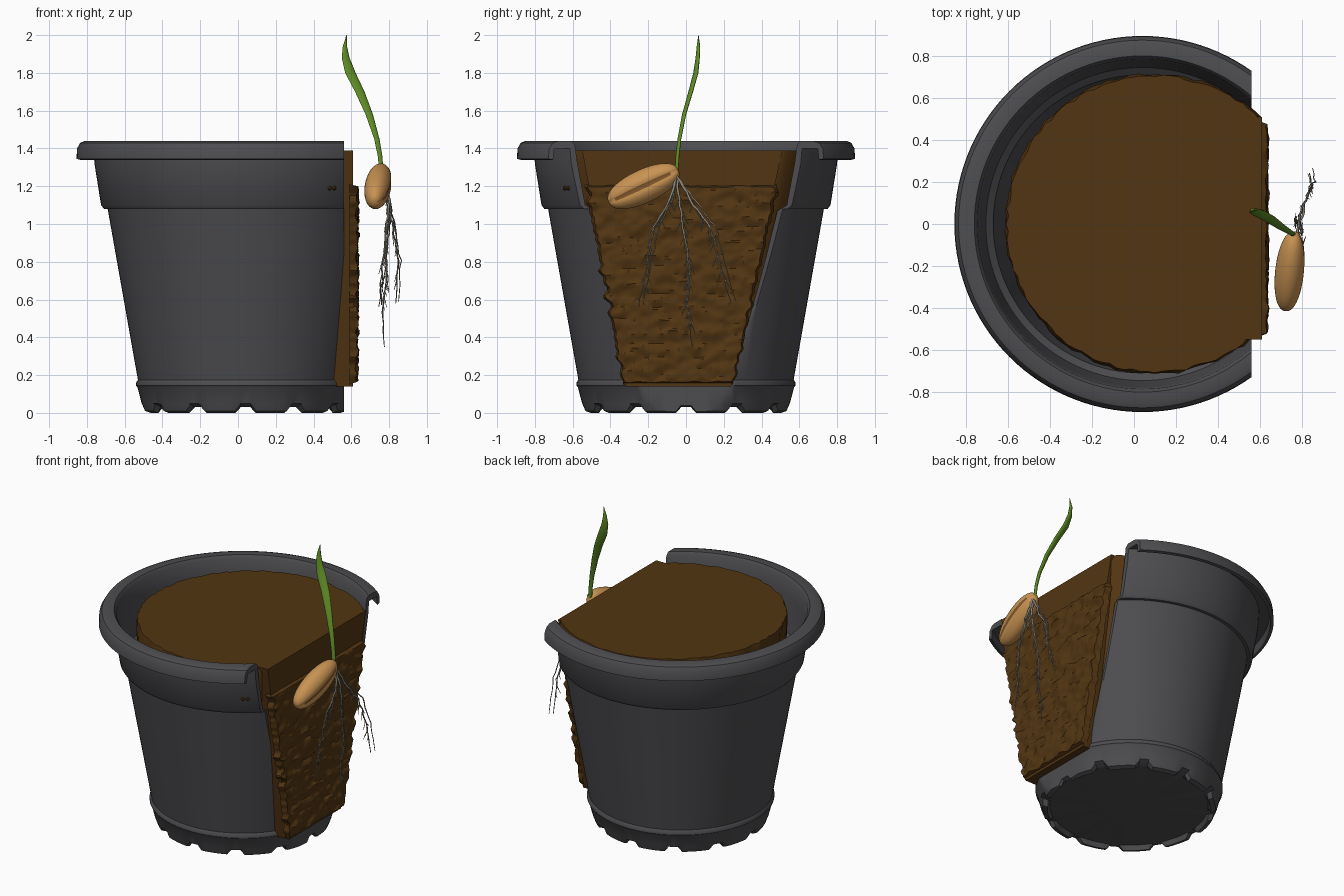
import bpy, bmesh, math, random
from mathutils import Vector, noise

random.seed(4)
if "Cube" in bpy.data.objects:
    bpy.data.objects.remove(bpy.data.objects["Cube"], do_unlink=True)


def material(name, rgb):
    m = bpy.data.materials.new(name)
    m.use_nodes = True
    m.diffuse_color = (*rgb, 1)
    m.node_tree.nodes["Principled BSDF"].inputs["Base Color"].default_value = (*rgb, 1)
    return m


GREY = material("pot grey", (0.075, 0.075, 0.082))
SOIL = material("soil brown", (0.085, 0.036, 0.006))
TAN = material("seed tan", (0.58, 0.29, 0.085))
CREASE = material("seed crease", (0.22, 0.095, 0.025))
GREEN = material("leaf green", (0.12, 0.27, 0.02))
ROOT = material("root grey", (0.28, 0.25, 0.20))


def finish(name, bm, *mats, smooth=None):
    bmesh.ops.recalc_face_normals(bm, faces=bm.faces)
    mesh = bpy.data.meshes.new(name)
    bm.to_mesh(mesh)
    bm.free()
    ob = bpy.data.objects.new(name, mesh)
    bpy.context.collection.objects.link(ob)
    for m in mats:
        mesh.materials.append(m)
    if smooth:
        bpy.ops.object.select_all(action="DESELECT")
        ob.select_set(True)
        bpy.context.view_layer.objects.active = ob
        bpy.ops.object.shade_smooth_by_angle(angle=math.radians(smooth))
    return ob


def loft(bm, rings, caps=True):
    """Skin a list of closed rings of points."""
    rows = [[bm.verts.new(p) for p in ring] for ring in rings]
    n = len(rows[0])
    for a, b in zip(rows, rows[1:]):
        for i in range(n):
            j = (i + 1) % n
            bm.faces.new((a[i], a[j], b[j], b[i]))
    if caps:
        bm.faces.new(rows[0])
        bm.faces.new(rows[-1])


# Pot: turned profile with a hooked rim and notched foot, sliced open at +x
POT_X, CUT_X = 0.04, 0.56
profile = [(0, .03), (.49, .03), (.505, 0), (.535, .01), (.55, .05), (.572, .135),
           (.58, .145), (.58, .16), (.57, .175), (.73, 1.08), (.75, 1.08), (.765, 1.1),
           (.80, 1.32), (.805, 1.4), (.87, 1.4), (.875, 1.34), (.895, 1.345),
           (.892, 1.4), (.875, 1.43), (.85, 1.44), (.80, 1.44), (.785, 1.42),
           (.775, 1.32), (.745, 1.1), (.71, 1.07), (.56, .14), (0, .14)]
SEG = 120
bm = bmesh.new()
rings = []
for r, z in profile:
    ring = []
    for i in range(SEG):
        a = math.tau * i / SEG
        notch = max(0, math.cos(12 * a) - 0.5) * 2
        lift = 0.035 * min(1, notch * 1.6) if z < 0.03 else 0
        ring.append((POT_X + r * math.cos(a), r * math.sin(a), z + lift))
    rings.append(ring)
loft(bm, rings, caps=False)
bmesh.ops.remove_doubles(bm, verts=bm.verts, dist=1e-5)
cut = bmesh.ops.bisect_plane(bm, geom=bm.verts[:] + bm.edges[:] + bm.faces[:],
                             plane_co=(CUT_X, 0, 0), plane_no=(1, 0, 0), clear_outer=True)
edges = [e for e in cut["geom_cut"] if isinstance(e, bmesh.types.BMEdge)]
bmesh.ops.triangle_fill(bm, edges=edges, use_beauty=True, normal=(1, 0, 0))
finish("pot", bm, GREY, smooth=35)

# Soil mass inside the pot, with a crumbly top edge
bm = bmesh.new()
rings = []
for z, r, cx in ((.14, .53, .04), (1.0, .66, .06), (1.34, .715, .1), (1.39, .705, .1)):
    ring = []
    for i in range(SEG):
        a = math.tau * i / SEG
        rr = r + (random.uniform(-.008, .006) if z > 1.2 else 0)
        ring.append((min(cx + rr * math.cos(a), .605), rr * math.sin(a), z))
    rings.append(ring)
loft(bm, rings)
finish("soil_fill", bm, SOIL, smooth=30)


# Exposed soil: a tapering slab standing just proud of the cut
def soil_edge(z, side):
    t = (z - .14) / 1.25
    return -.04 + .02 * t + side * (.28 + .25 * t)


bm = bmesh.new()
loft(bm, [[(.48, soil_edge(z, -1), z), (.61, soil_edge(z, -1), z),
           (.61, soil_edge(z, 1), z), (.48, soil_edge(z, 1), z)] for z in (.14, 1.39)])
finish("soil_slab", bm, SOIL)

# Rough broken face of the soil, raised with noise
bm = bmesh.new()
NU, NV = 64, 72
rows = []
for j in range(NV + 1):
    z = .15 + 1.06 * j / NV
    row = []
    for i in range(NU + 1):
        u = 2 * i / NU - 1
        border = i in (0, NU) or j in (0, NV)
        y = soil_edge(z, u * 1.04)
        if abs(u) > .9:
            y += .025 * noise.noise(Vector((u, 0, z * 22)))
        bump = noise.noise(Vector((0, y * 11, z * 20))) + .5 * noise.noise(Vector((5, y * 24, z * 45)))
        x = .59 if border else .63 + .019 * bump
        row.append(bm.verts.new((x, y, z + (0 if border else .008 * bump))))
    rows.append(row)
for a, b in zip(rows, rows[1:]):
    for i in range(NU):
        bm.faces.new((a[i], a[i + 1], b[i + 1], b[i]))
finish("soil_rough_face", bm, SOIL, smooth=40)

# Small soil flecks on the pot shoulder
for side, dx in ((-1, 0), (-1, .025)):
    bm = bmesh.new()
    bmesh.ops.create_icosphere(bm, subdivisions=1, radius=.013)
    bmesh.ops.translate(bm, verts=bm.verts, vec=(.485 + dx, side * (.64 - dx * .7), 1.19))
    finish("soil_fleck", bm, SOIL)

# Seed: grain shape with a dark crease along its outer side
centre = Vector((.742, -.225, 1.2))
axis = Vector((.04, .35, .165)).normalized()
out = (Vector((1, 0, 0)) - axis * axis.x).normalized()
across = axis.cross(out)
bm = bmesh.new()
rings = []
SIDES = 40
for k in range(1, 24):
    t = math.pi * k / 24
    ring = []
    for i in range(SIDES):
        a = math.tau * i / SIDES
        d = min(a, math.tau - a)
        dent = 1 - .16 * max(0, 1 - d / .35)
        ring.append(centre - axis * .205 * math.cos(t)
                    + (out * .07 * math.cos(a) + across * .088 * math.sin(a))
                    * dent * math.sin(t) ** .85)
    rings.append(ring)
loft(bm, rings)
for f in bm.faces:
    p = f.calc_center_median() - centre
    if p.dot(out) > 0 and abs(p.dot(across)) < .009 and abs(p.dot(axis)) < .17:
        f.material_index = 1
finish("seed", bm, TAN, CREASE, smooth=60)

# Leaf: one blade lofted along a bending path (x, y, z, half width)
path = [(.76, -.05, 1.27, .012), (.752, -.045, 1.36, .013), (.735, -.035, 1.45, .015),
        (.695, -.01, 1.58, .021), (.645, .025, 1.7, .027), (.595, .052, 1.8, .03),
        (.57, .062, 1.88, .022), (.566, .066, 1.94, .012), (.575, .066, 2.0, .001)]
wide, thick = Vector((.93, .36, 0)), Vector((-.36, .93, 0))
bm = bmesh.new()
loft(bm, [[Vector((x, y, z)) + wide * w * math.cos(a) + thick * min(w, .009) * math.sin(a)
           for a in (math.tau * i / 12 for i in range(12))] for x, y, z, w in path])
finish("leaf", bm, GREEN, smooth=60)


# Roots: tapering curves with fine side hairs
def strand(curve, pts, start, end):
    s = curve.splines.new("POLY")
    s.points.add(len(pts) - 1)
    for i, (pt, p) in enumerate(zip(s.points, pts)):
        pt.co = (*p, 1)
        pt.radius = start + (end - start) * i / (len(pts) - 1)


def wiggle(pts, amount, steps=5):
    res = []
    for a, b in zip(pts, pts[1:]):
        for k in range(steps):
            p = Vector(a).lerp(Vector(b), k / steps)
            res.append(p + Vector([random.uniform(-amount, amount) for _ in range(3)]))
    return res + [Vector(pts[-1])]


mains = {
    "left_root": [(.775, -.05, 1.26), (.80, -.09, 1.12), (.785, -.17, .98),
                  (.765, -.21, .78), (.745, -.25, .56)],
    "middle_root": [(.775, -.05, 1.26), (.80, -.03, 1.1), (.785, 0, .9),
                    (.79, .02, .75), (.765, .01, .58), (.775, .035, .35)],
    "right_root": [(.775, -.05, 1.26), (.80, .04, 1.1), (.82, .13, .98),
                   (.845, .18, .8), (.835, .24, .58)],
}
for name, pts in mains.items():
    curve = bpy.data.curves.new(name, "CURVE")
    curve.dimensions = "3D"
    curve.bevel_depth = .007
    curve.bevel_resolution = 1
    curve.use_fill_caps = True
    curve.materials.append(ROOT)
    main = wiggle(pts, .005)
    strand(curve, main, 1.1, .35)
    if name != "middle_root":
        twin = [Vector(p) + Vector((-.01, .02, .01)) * i for i, p in enumerate(pts)]
        twin = [p if i < 2 else Vector(pts[i]) + Vector((.015, .025, .01)) for i, p in enumerate(twin)]
        strand(curve, wiggle(twin, .006), .8, .3)
    for p in main[3:-3]:
        for _ in range(2):
            d = Vector((random.uniform(-.3, .3), random.choice((-1, 1)) * random.uniform(.2, .6), -1))
            length = random.uniform(.03, .075)
            strand(curve, wiggle([p, p + d * length * .5, p + d * length], .002, 2), .45, .2)
    ob = bpy.data.objects.new(name, curve)
    bpy.context.collection.objects.link(ob)
